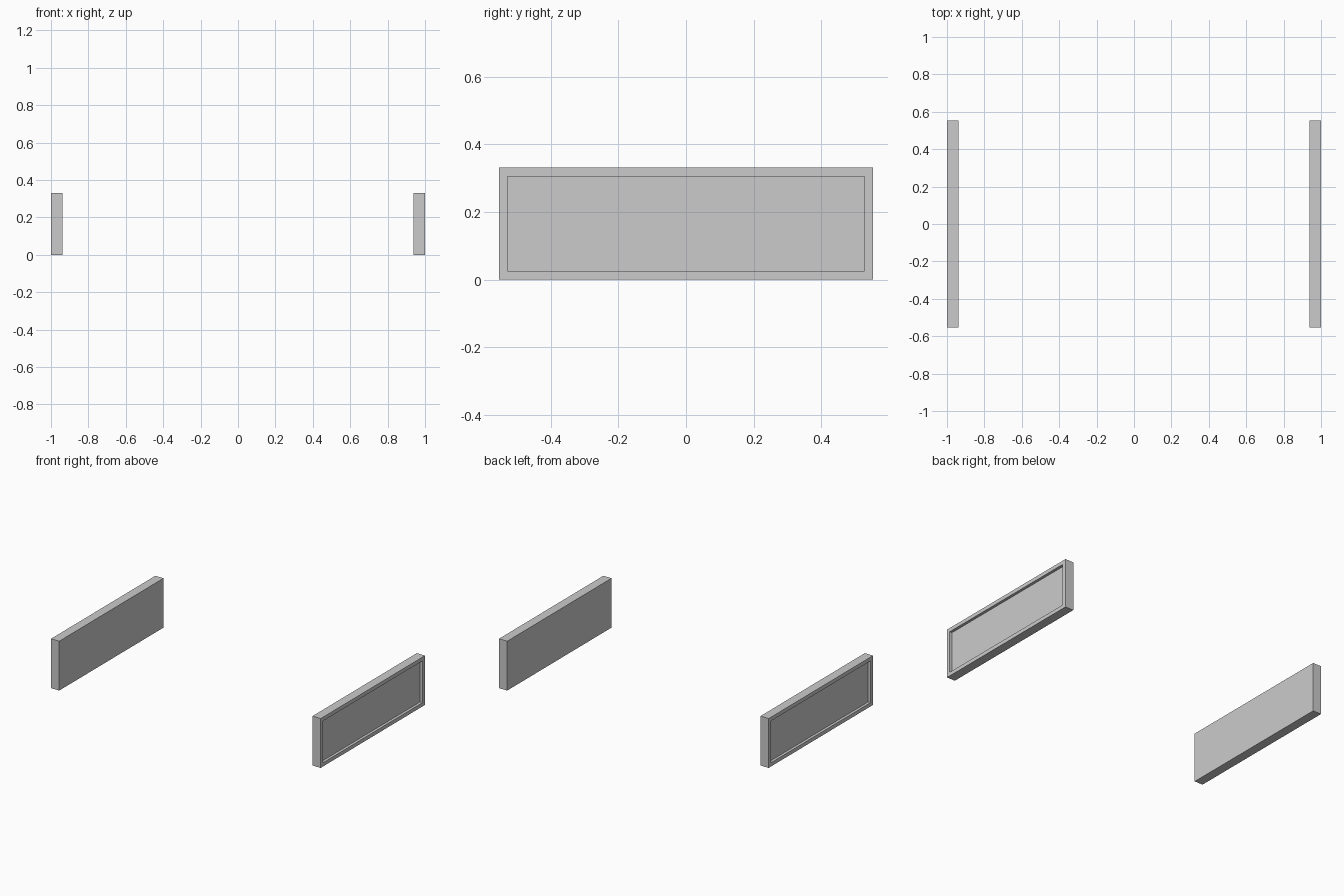
import bpy, bmesh
from mathutils import Vector, Matrix

if "Cube" in bpy.data.objects:
    bpy.data.objects.remove(bpy.data.objects["Cube"])

THICK, WIDTH, HEIGHT = 0.061, 1.105, 0.331
RIM, DEPTH = 0.036, 0.018


def side_panel(name, side):
    """Upright slab with a rimmed recess on its outward face."""
    bm = bmesh.new()
    centre = Vector((side * (1 - THICK / 2), 0, HEIGHT / 2))
    bmesh.ops.create_cube(bm, size=1, matrix=Matrix.Translation(centre)
                          @ Matrix.Diagonal((THICK, WIDTH, HEIGHT, 1)))
    bm.normal_update()
    outer = max(bm.faces, key=lambda f: f.normal.x * side)
    # flat rim, then a straight-walled recess
    bmesh.ops.inset_region(bm, faces=[outer], thickness=RIM)
    floor = bmesh.ops.extrude_discrete_faces(bm, faces=[outer])["faces"][0]
    bmesh.ops.translate(bm, verts=floor.verts, vec=(-side * DEPTH, 0, 0))
    bmesh.ops.recalc_face_normals(bm, faces=bm.faces)
    mesh = bpy.data.meshes.new(name)
    bm.to_mesh(mesh)
    bm.free()
    obj = bpy.data.objects.new(name, mesh)
    bpy.context.collection.objects.link(obj)


# matching pair of panels
side_panel("left_side_panel", -1)
side_panel("right_side_panel", 1)
